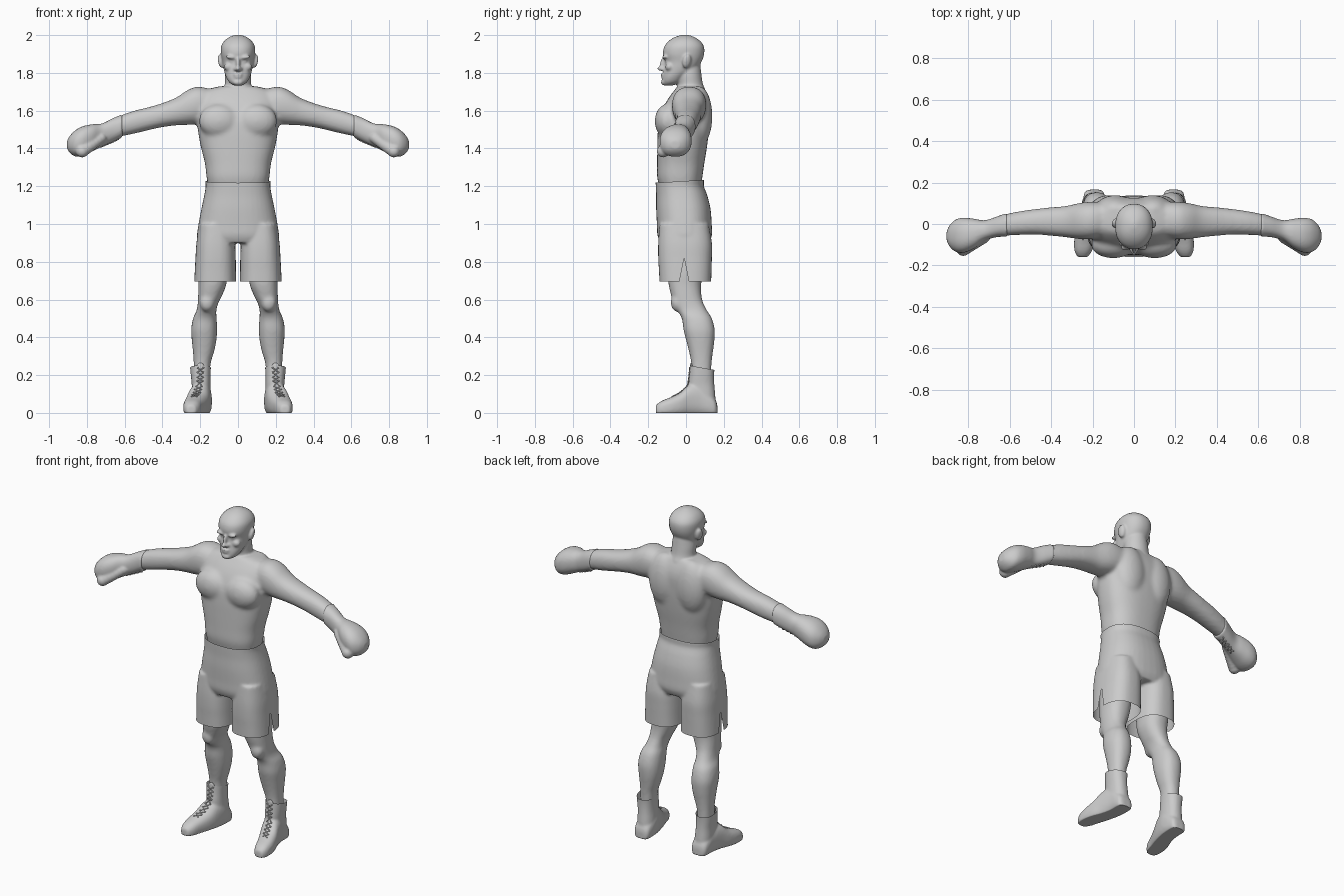
import bpy, bmesh, math
from mathutils import Vector, Matrix
from mathutils.bvhtree import BVHTree

if "Cube" in bpy.data.objects:
    bpy.data.objects.remove(bpy.data.objects["Cube"])


def catmull(a, b, c, d, t):
    return [0.5 * (2 * q + (r - p) * t + (2 * p - 5 * q + 4 * r - s) * t * t
            + (3 * q - p - 3 * r + s) * t ** 3) for p, q, r, s in zip(a, b, c, d)]


def loft(bm, axis, rings, power=2.3, n=40, steps=4):
    """Skin rings (position, min a, max a, min b, max b) along one axis."""
    fine = []
    for i in range(len(rings) - 1):
        quad = [rings[max(0, min(len(rings) - 1, i + k))] for k in (-1, 0, 1, 2)]
        fine += [catmull(*quad, s / steps) for s in range(steps)]
    fine.append(rings[-1])
    loops = []
    for t, a0, a1, b0, b1 in fine:
        loop = []
        for k in range(n):
            c, s = math.cos(2 * math.pi * k / n), math.sin(2 * math.pi * k / n)
            a = (a0 + a1) / 2 + (a1 - a0) / 2 * math.copysign(abs(c) ** (2 / power), c)
            b = (b0 + b1) / 2 + (b1 - b0) / 2 * math.copysign(abs(s) ** (2 / power), s)
            loop.append(bm.verts.new({'x': (t, a, b), 'y': (a, t, b), 'z': (a, b, t)}[axis]))
        loops.append(loop)
    for p, q in zip(loops, loops[1:]):
        for k in range(n):
            bm.faces.new((p[k], p[(k + 1) % n], q[(k + 1) % n], q[k]))
    bm.faces.new(loops[0])
    bm.faces.new(loops[-1])


def sym(rows):
    """Rings symmetric about x = 0: (z, half width, y front, y back)."""
    return [(z, -w, w, f, b) for z, w, f, b in rows]


def ball(bm, centre, radii, rot=(0, 0, 0)):
    m = Matrix.Translation(centre)
    for angle, ax in zip(rot, 'XYZ'):
        m = m @ Matrix.Rotation(angle, 4, ax)
    bmesh.ops.create_uvsphere(bm, u_segments=24, v_segments=16, radius=1,
                              matrix=m @ Matrix.Diagonal((*radii, 1)))


def tube(bm, p, q, r):
    d = q - p
    m = Matrix.Translation((p + q) / 2) @ d.to_track_quat('Z', 'Y').to_matrix().to_4x4()
    bmesh.ops.create_cone(bm, cap_ends=True, segments=8, radius1=r, radius2=r, depth=d.length, matrix=m)


def finish(name, bm, voxel=None, smooth=0, mirror=True):
    """Mirror the parts, fuse them into one skin and smooth it."""
    bmesh.ops.recalc_face_normals(bm, faces=bm.faces)
    me = bpy.data.meshes.new(name)
    bm.to_mesh(me)
    bm.free()
    ob = bpy.data.objects.new(name, me)
    bpy.context.collection.objects.link(ob)
    if mirror:
        ob.modifiers.new('mirror', 'MIRROR').use_mirror_merge = False
    if voxel:
        mod = ob.modifiers.new('fuse', 'REMESH')
        mod.mode, mod.voxel_size = 'VOXEL', voxel
    if smooth:
        mod = ob.modifiers.new('smooth', 'SMOOTH')
        mod.factor, mod.iterations = 0.5, smooth
    dg = bpy.context.evaluated_depsgraph_get()
    ob.data = bpy.data.meshes.new_from_object(ob.evaluated_get(dg))
    ob.modifiers.clear()
    ob.data.shade_smooth()
    return ob


def cut(bm, co, no, faces=None, clear=False):
    fs = list(faces or bm.faces)
    geom = list({v for f in fs for v in f.verts}) + list({e for f in fs for e in f.edges}) + fs
    bmesh.ops.bisect_plane(bm, geom=geom, plane_co=co, plane_no=no, clear_outer=clear)


def laces(name, surface, line, side, count, r):
    """Criss-cross cords laid on a surface along a centre line."""
    src = bmesh.new()
    src.from_mesh(surface.data)
    tree = BVHTree.FromBMesh(src)
    src.free()

    def at(t, s):
        u = t * (len(line) - 1)
        i = min(int(u), len(line) - 2)
        p = Vector(line[i]).lerp(Vector(line[i + 1]), u - i) + Vector(side) * s
        hit, normal = tree.find_nearest(p)[:2]
        return hit + normal * r * 0.5
    bm = bmesh.new()
    for i in range(count):
        for s in (-1, 1):
            a, m, b = at(i / count, s), at((i + .5) / count, 0), at((i + 1) / count, -s)
            tube(bm, a, m, r)
            tube(bm, m, b, r)
            ball(bm, a, (r * 1.5,) * 3)
    return finish(name, bm)


# torso and arms, blended softly
bm = bmesh.new()
loft(bm, 'z', sym([(1.14, .155, -.13, .075), (1.2, .158, -.142, .08), (1.25, .167, -.153, .087),
                   (1.32, .175, -.153, .097), (1.4, .195, -.152, .11), (1.48, .21, -.15, .12),
                   (1.55, .215, -.143, .125), (1.62, .215, -.118, .127), (1.67, .205, -.09, .117),
                   (1.71, .17, -.06, .1), (1.73, .09, -.045, .09)]), 2.5)
ball(bm, (.1, -.1, 1.545), (.108, .066, .09))
ball(bm, (.09, .07, 1.57), (.1, .07, .16))
loft(bm, 'x', [(.1, -.05, .1, 1.57, 1.7), (.2, -.072, .107, 1.535, 1.727), (.26, -.073, .102, 1.525, 1.713),
               (.33, -.064, .087, 1.522, 1.668), (.41, -.056, .08, 1.511, 1.637),
               (.48, -.051, .072, 1.495, 1.617), (.55, -.053, .062, 1.478, 1.6),
               (.62, -.056, .048, 1.463, 1.575), (.67, -.056, .035, 1.445, 1.55)])
trunk = finish('trunk', bm, .011, 9)

# neck, skull and face features
bm = bmesh.new()
loft(bm, 'z', sym([(1.64, .11, -.07, .11), (1.7, .085, -.055, .105), (1.74, .07, -.045, .09),
                   (1.79, .069, -.05, .082), (1.85, .06, -.05, .075)]), 2)
loft(bm, 'z', sym([(1.733, .022, -.115, -.07), (1.75, .047, -.124, -.03), (1.78, .064, -.123, .0),
                   (1.82, .076, -.117, .055), (1.86, .083, -.112, .083), (1.9, .09, -.122, .096),
                   (1.94, .089, -.115, .095), (1.97, .072, -.09, .074), (1.99, .045, -.058, .043),
                   (2.002, .012, -.02, .01)]), 2.2)
ball(bm, (0, -.13, 1.823), (.014, .024, .013))
ball(bm, (0, -.118, 1.852), (.011, .021, .036), (-.22, 0, 0))
ball(bm, (.013, -.122, 1.82), (.011, .014, .01))
ball(bm, (.034, -.108, 1.882), (.033, .018, .01), (0, -.12, -.25))
ball(bm, (.033, -.1, 1.861), (.016, .01, .008))
ball(bm, (.048, -.088, 1.832), (.027, .022, .022))
ball(bm, (0, -.122, 1.792), (.026, .013, .006))
ball(bm, (0, -.121, 1.778), (.022, .013, .007))
ball(bm, (0, -.117, 1.75), (.028, .016, .016))
ball(bm, (.092, .004, 1.862), (.013, .024, .038), (-.2, .15, .3))
head = finish('head', bm, .005, 2)

# one continuous upper body
bm = bmesh.new()
for part in (trunk, head):
    bm.from_mesh(part.data)
    bpy.data.objects.remove(part)
finish('upper_body', bm, .0055, 3, mirror=False)

# bare legs
bm = bmesh.new()
loft(bm, 'z', [(.9, .04, .2, -.1, .1), (.75, .055, .21, -.096, .092), (.68, .062, .209, -.092, .08),
               (.62, .085, .211, -.078, .082), (.58, .105, .213, -.068, .092), (.54, .115, .22, -.045, .112),
               (.5, .113, .238, -.022, .137), (.44, .111, .248, -.013, .152), (.38, .115, .244, .002, .15),
               (.32, .128, .238, .017, .142), (.26, .145, .234, .028, .135), (.16, .155, .232, .03, .13)])
ball(bm, (.163, -.045, .585), (.04, .036, .05))
finish('legs', bm, .009, 5)

# boxing shorts: fused shell, opened at waist and hems, slit at the sides
bm = bmesh.new()
loft(bm, 'z', sym([(1.29, .165, -.15, .085), (1.235, .173, -.16, .095), (1.2, .171, -.16, .095),
                   (1.15, .179, -.158, .113), (1.08, .194, -.158, .13), (1, .209, -.154, .136),
                   (.94, .217, -.151, .137), (.9, .21, -.135, .12)]), 2.4)
loft(bm, 'z', [(1, .03, .205, -.14, .12), (.9, .016, .22, -.147, .137), (.82, .012, .225, -.147, .137),
               (.75, .011, .229, -.143, .135), (.64, .009, .234, -.138, .132)], 2.6)
shorts = finish('shorts', bm, .008, 5)
bm = bmesh.new()
bm.from_mesh(shorts.data)
cut(bm, (0, 0, .695), (0, 0, -1), clear=True)
cut(bm, (0, 0, 1.228), (0, -.06, 1), clear=True)
for no in ((0, 1, .2), (0, -1, .2)):
    near = [f for f in bm.faces if abs(f.calc_center_median().x) > .15 and f.calc_center_median().z < .84]
    cut(bm, (0, -.01, .82), no, near)
gap = []
for f in bm.faces:
    c = f.calc_center_median()
    if abs(c.x) > .15 and c.z < .82 and abs(c.y + .01) < (.82 - c.z) * .2:
        gap.append(f)
bmesh.ops.delete(bm, geom=gap, context='FACES')
bm.to_mesh(shorts.data)
bm.free()
shorts.data.shade_smooth()

# boots with flat soles and a sloping top edge
bm = bmesh.new()
loft(bm, 'z', [(.02, .14, .24, .04, .158), (.09, .142, .244, .02, .155), (.15, .146, .245, .012, .15),
               (.2, .146, .25, .017, .149), (.25, .143, .254, .02, .152), (.29, .143, .254, .02, .152)])
loft(bm, 'y', [(.166, .165, .215, -.01, .04), (.15, .145, .24, -.02, .08), (.08, .138, .25, -.02, .15),
               (.02, .148, .264, -.02, .15), (-.03, .165, .28, -.02, .108), (-.08, .185, .289, -.02, .083),
               (-.13, .203, .287, -.02, .063), (-.16, .225, .272, -.01, .04)], 2.5)
boots = finish('boots', bm, .007, 5)
bm = bmesh.new()
bm.from_mesh(boots.data)
cut(bm, (0, .08, .24), (0, .18, 1), clear=True)
for v in bm.verts:
    v.co.z = max(v.co.z, 0)
bm.to_mesh(boots.data)
bm.free()
boots.data.shade_smooth()
laces('boot_laces', boots, [(.198, .01, .24), (.2, .005, .19), (.205, -.005, .15), (.216, -.04, .12),
                            (.232, -.08, .1)], (.018, 0, 0), 8, .003)

# boot tongues
bm = bmesh.new()
ball(bm, (.198, .03, .235), (.022, .008, .03), (.1, 0, 0))
finish('boot_tongues', bm)

# boxing gloves: cuff, fist and thumb
bm = bmesh.new()
loft(bm, 'x', [(.612, -.062, .054, 1.459, 1.581), (.66, -.063, .037, 1.436, 1.561), (.72, -.08, .018, 1.41, 1.532),
               (.77, -.117, .025, 1.385, 1.528), (.82, -.138, .03, 1.362, 1.518), (.86, -.135, .022, 1.357, 1.497),
               (.89, -.11, -.005, 1.377, 1.467), (.905, -.08, -.035, 1.4, 1.44)])
for i in range(7):
    t = i / 6
    p = Vector((.725, -.065, 1.455)).lerp(Vector((.825, -.122, 1.385)), t)
    ball(bm, p, (.029 + .004 * t,) * 3)
gloves = finish('gloves', bm, .0065, 4)
laces('glove_laces', gloves, [(.63, -.005, 1.44), (.72, -.02, 1.39)], (0, .018, 0), 4, .003)
